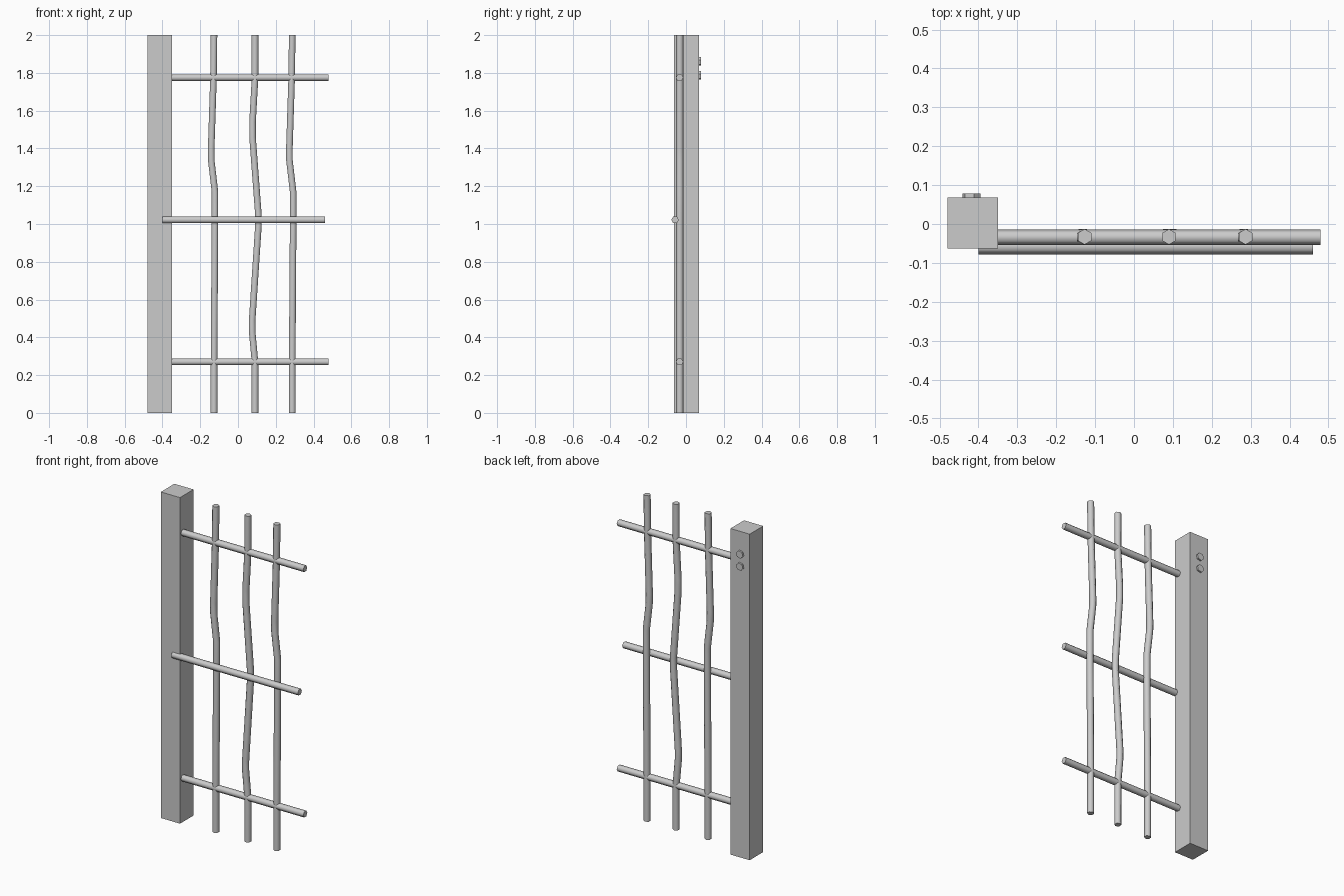
import bpy, bmesh, math
from mathutils import Vector

if "Cube" in bpy.data.objects:
    bpy.data.objects.remove(bpy.data.objects["Cube"])


def add_object(name, bm, smooth=False):
    bmesh.ops.recalc_face_normals(bm, faces=bm.faces[:])
    if smooth:
        for f in bm.faces:
            f.smooth = len(f.verts) == 4  # sides smooth, end caps flat
        for e in bm.edges:
            if any(len(f.verts) > 4 for f in e.link_faces):
                e.smooth = False
    mesh = bpy.data.meshes.new(name)
    bm.to_mesh(mesh)
    bm.free()
    obj = bpy.data.objects.new(name, mesh)
    bpy.context.collection.objects.link(obj)
    return obj


def rod(name, path, u, v, r=0.02, sides=6, turn=0.0, smooth=True):
    """Sweep a polygon (spanned by directions u, v) along a path, capped."""
    bm = bmesh.new()
    u, v = Vector(u), Vector(v)
    angles = [turn + 2 * math.pi * i / sides for i in range(sides)]
    rings = [[bm.verts.new(Vector(p) + r * (math.cos(a) * u + math.sin(a) * v))
              for a in angles] for p in path]
    for lo, hi in zip(rings, rings[1:]):
        for i in range(sides):
            j = (i + 1) % sides
            bm.faces.new((lo[i], lo[j], hi[j], hi[i]))
    bm.faces.new(rings[0])
    bm.faces.new(rings[-1])
    return add_object(name, bm, smooth)


X, Y, Z = (1, 0, 0), (0, 1, 0), (0, 0, 1)

# Square post
bm = bmesh.new()
bmesh.ops.create_cube(bm, size=1)
bmesh.ops.scale(bm, vec=(0.13, 0.131, 2), verts=bm.verts)
bmesh.ops.translate(bm, vec=(-0.415, 0.003, 1), verts=bm.verts)
add_object("post", bm)

# Horizontal rails: the middle one sits forward and overlaps the post
for name, x0, y, z in (("lower_rail", -0.38, -0.034, 0.27),
                       ("middle_rail", -0.40, -0.058, 1.022),
                       ("upper_rail", -0.38, -0.034, 1.775)):
    rod(name, [(x0, y, z), (x0 + 0.86, y, z)], Y, Z)

# Bent upright bars, as (x, z) paths
bars = {
    "left_bar": [(-0.127, 0), (-0.127, 0.27), (-0.122, 1.0), (-0.122, 1.17),
                 (-0.142, 1.34), (-0.142, 1.40), (-0.13, 1.77), (-0.127, 2)],
    "middle_bar": [(0.09, 0), (0.09, 0.27), (0.075, 0.43), (0.075, 0.49),
                   (0.108, 0.99), (0.108, 1.05), (0.077, 1.46), (0.077, 1.54),
                   (0.09, 1.77), (0.09, 2)],
    "right_bar": [(0.287, 0), (0.287, 0.27), (0.292, 1.0), (0.292, 1.17),
                  (0.272, 1.34), (0.272, 1.40), (0.284, 1.77), (0.287, 2)],
}
for name, pts in bars.items():
    rod(name, [(x, -0.033, z) for x, z in pts], Y, X)

# Bolt heads on the back of the post
for name, z in (("upper_bolt", 1.862), ("lower_bolt", 1.787)):
    rod(name, [(-0.418, 0.06, z), (-0.418, 0.079, z)], X, Z, r=0.024,
        turn=math.radians(15), smooth=False)
